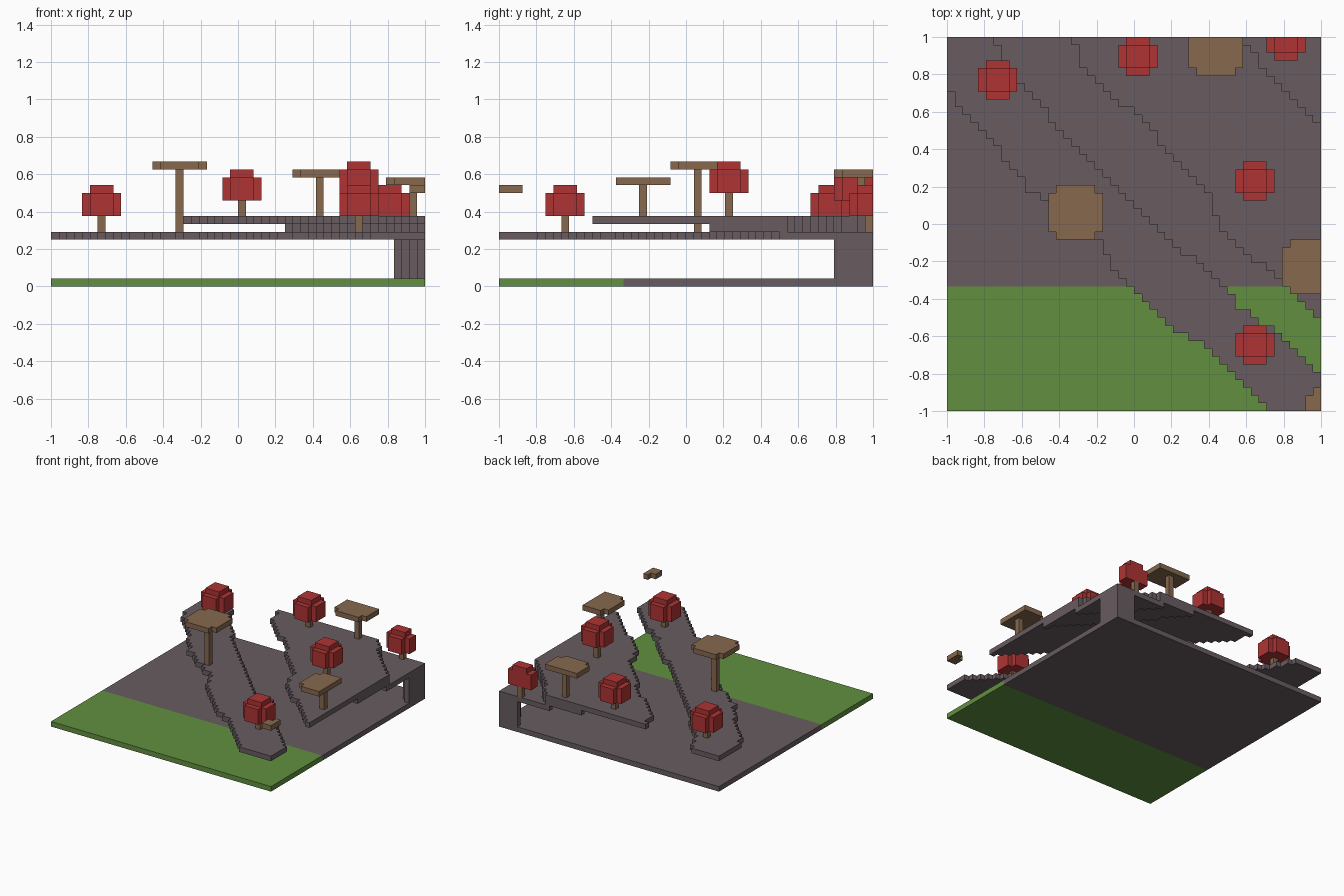
import bpy
import bmesh

N = 48            # grid cells per side
U = 2 / N         # cell size

cube = bpy.data.objects.get("Cube")
if cube:
    bpy.data.objects.remove(cube, do_unlink=True)


def material(name, rgb):
    m = bpy.data.materials.new(name)
    m.use_nodes = True
    m.diffuse_color = (*rgb, 1)
    m.node_tree.nodes["Principled BSDF"].inputs["Base Color"].default_value = (*rgb, 1)
    return m


STONE = material("grey stone", (0.138, 0.107, 0.118))
GRASS = material("green grass", (0.12, 0.275, 0.051))
BROWN = material("brown wood", (0.238, 0.138, 0.076))
RED = material("red leaves", (0.43, 0.034, 0.034))


def clean(outline):
    """Clamp to the square, then drop repeated and collinear points."""
    pts = [(min(max(x, 0), N), min(max(y, 0), N)) for x, y in outline]
    i = 0
    while i < len(pts):
        (ax, ay), (bx, by), (cx, cy) = pts[i - 1], pts[i], pts[(i + 1) % len(pts)]
        if (bx - ax) * (cy - by) == (by - ay) * (cx - bx):
            pts.pop(i)
            i = max(i - 2, 0)
        else:
            i += 1
    return pts


def build(name, mat, prisms):
    """One object from upright prisms: (outline, bottom, top) in cells."""
    bm = bmesh.new()
    for outline, z0, z1 in prisms:
        base = bm.faces.new([bm.verts.new((x * U - 1, y * U - 1, z0 * U))
                             for x, y in clean(outline)])
        up = bmesh.ops.extrude_face_region(bm, geom=[base])["geom"]
        for v in up:
            if isinstance(v, bmesh.types.BMVert):
                v.co.z = z1 * U
    bm.faces.ensure_lookup_table()
    bmesh.ops.recalc_face_normals(bm, faces=bm.faces)
    mesh = bpy.data.meshes.new(name)
    bm.to_mesh(mesh)
    bm.free()
    mesh.materials.append(mat)
    obj = bpy.data.objects.new(name, mesh)
    bpy.context.collection.objects.link(obj)


def rect(x0, y0, x1, y1):
    return [(x0, y0), (x1, y0), (x1, y1), (x0, y1)]


def notched(cx, cy, r):
    """Square around a cell with its four corner cells missing."""
    x0, y0, x1, y1 = cx - r, cy - r, cx + r + 1, cy + r + 1
    return [(x0 + 1, y0), (x1 - 1, y0), (x1 - 1, y0 + 1), (x1, y0 + 1),
            (x1, y1 - 1), (x1 - 1, y1 - 1), (x1 - 1, y1), (x0 + 1, y1),
            (x0 + 1, y1 - 1), (x0, y1 - 1), (x0, y0 + 1), (x0 + 1, y0 + 1)]


def line_x(line, y):
    """Cell column where a falling line crosses height y."""
    if y >= line[0][1]:
        return 0
    for (xa, ya), (xb, yb) in zip(line, line[1:]):
        if yb <= y <= ya:
            x = xa + (xb - xa) * (ya - y) / (ya - yb)
            return round((x + 1) / U)
    return N


def band(left, right=None):
    """Stepped outline between two falling lines."""
    lo, hi = [], []
    for j in range(N):
        y = (j + 0.5) * U - 1
        a = line_x(left, y)
        b = line_x(right, y) if right else N
        if b > a:
            lo += [(a, j), (a, j + 1)]
            hi += [(b, j), (b, j + 1)]
    return lo + hi[::-1]


# Edges of the rock shelves, from the back left to the front right
LEDGE_FRONT = [(-1, .71), (-.8, .5), (-.55, .17), (-.2, -.08), (-.13, -.2), (0, -.35),
               (.17, -.54), (.3, -.6), (.43, -.7), (.62, -.87), (.71, -1)]
LEDGE_BACK = [(-.75, 1), (-.67, .83), (-.58, .73), (-.42, .54), (-.17, .29), (.2, -.08),
              (.5, -.36), (.58, -.46), (.83, -.62), (.92, -.75), (1, -.79)]
SHELF_FRONT = [(-.33, 1), (-.25, .79), (-.1, .67), (.08, .54), (.12, .44), (.3, .25),
               (.42, .12), (.46, -.04), (.54, -.12), (.75, -.27), (1, -.5)]
SHELF_BACK = [(.58, 1), (.66, .88), (.79, .75), (.87, .64), (1, .5)]
UNDER_FRONT = [(.25, 1), (.45, .75), (.7, .45), (1, .12)]
CORNER_FRONT = [(.52, 1), (.75, .74), (1, .5)]
PILLAR_FRONT = [(.83, 1), (1, .75)]

# Ground
build("grass_ground", GRASS, [(rect(0, 0, N, 16), 0, 1)])
build("stone_ground", STONE, [(rect(0, 16, N, N), 0, 1)])

# Rock shelves
build("lower_ledge", STONE, [(band(LEDGE_FRONT, LEDGE_BACK), 6, 7)])
build("upper_shelf", STONE, [(band(SHELF_FRONT, SHELF_BACK), 8, 9)])
build("upper_shelf_underside", STONE, [(band(UNDER_FRONT, SHELF_BACK), 7, 8)])
build("corner_shelf", STONE, [(band(CORNER_FRONT), 6, 7)])
build("corner_pillar", STONE, [(band(PILLAR_FRONT), 1, 6)])

# Round trees: cell x, cell y, foot, canopy bottom
for i, (x, y, foot, z) in enumerate([(6, 42, 7, 9), (24, 45, 9, 11), (43, 47, 7, 9),
                                     (39, 29, 9, 12), (39, 8, 7, 9)], 1):
    build(f"round_tree_trunk_{i}", BROWN, [(rect(x, y, x + 1, y + 1), foot, z)])
    build(f"round_tree_canopy_{i}", RED, [(notched(x, y, 2), z, z + 3),
                                          (rect(x - 1, y - 1, x + 2, y + 2), z + 3, z + 4)])

# Flat trees: cell x, cell y, foot, cap bottom
for i, (x, y, foot, z) in enumerate([(16, 25, 7, 15), (34, 46, 9, 14),
                                     (46, 18, 9, 13), (49, -1, 7, 12)], 1):
    if x < N and y >= 0:
        build(f"flat_tree_trunk_{i}", BROWN, [(rect(x, y, x + 1, y + 1), foot, z)])
    build(f"flat_tree_cap_{i}", BROWN, [(notched(x, y, 3), z, z + 1)])
